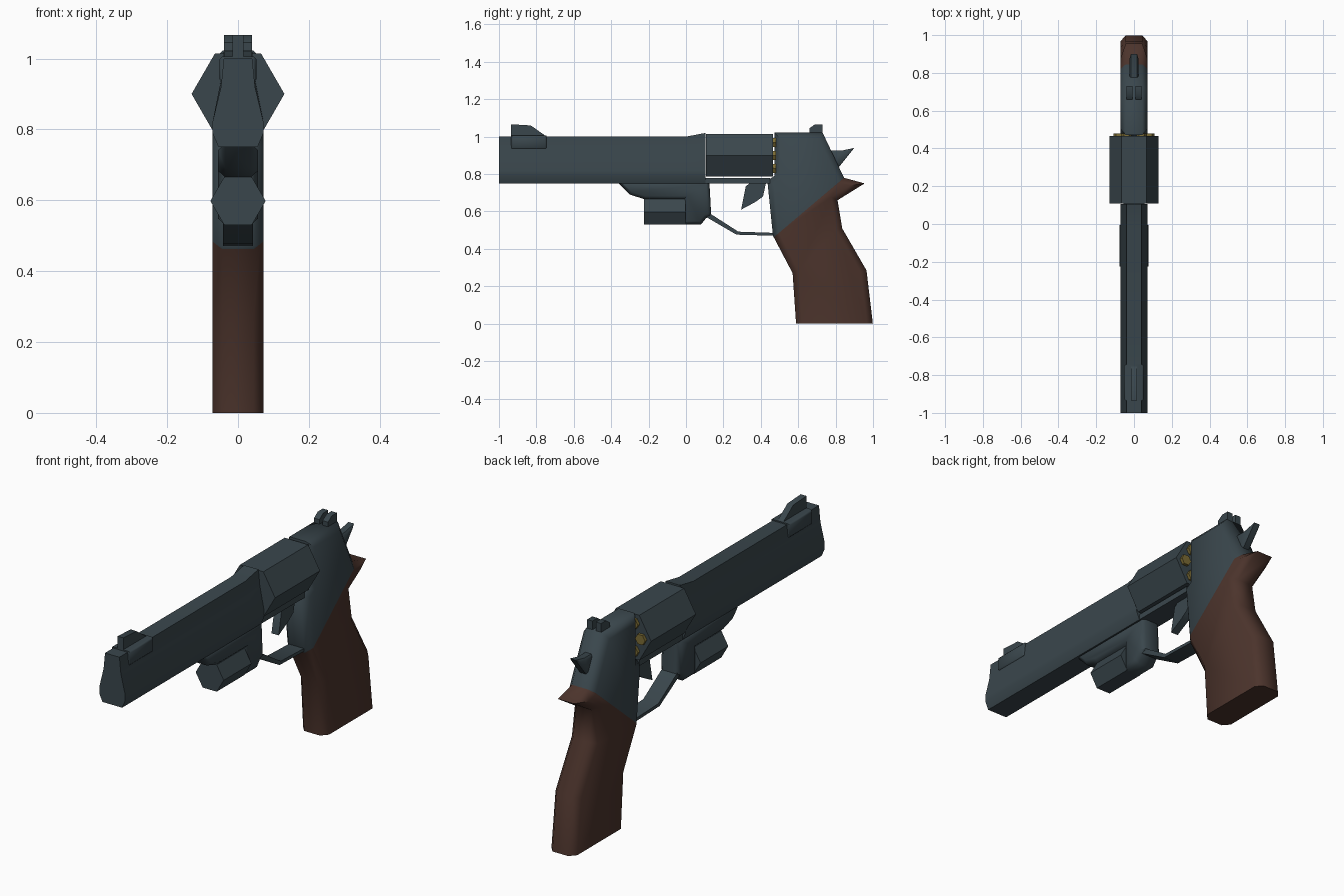
import bpy, bmesh, math
from mathutils import Vector

if "Cube" in bpy.data.objects:
    bpy.data.objects.remove(bpy.data.objects["Cube"])


def material(name, rgb):
    m = bpy.data.materials.new(name)
    m.diffuse_color = (*rgb, 1)
    m.use_nodes = True
    m.node_tree.nodes["Principled BSDF"].inputs["Base Color"].default_value = m.diffuse_color
    return m


STEEL = material("blued_steel", (0.042, 0.062, 0.073))
WOOD = material("dark_wood", (0.072, 0.034, 0.025))
BRASS = material("brass", (0.2, 0.15, 0.035))


def finish(bm, name, *mats, angle=50):
    bmesh.ops.recalc_face_normals(bm, faces=bm.faces)
    me = bpy.data.meshes.new(name)
    bm.to_mesh(me)
    bm.free()
    for m in mats:
        me.materials.append(m)
    me.shade_smooth()
    me.set_sharp_from_angle(angle=math.radians(angle))
    ob = bpy.data.objects.new(name, me)
    bpy.context.collection.objects.link(ob)
    return ob


def loft(rings):
    """Closed skin through equal-length rings of points, capped at both ends."""
    bm = bmesh.new()
    rows = [[bm.verts.new(p) for p in r] for r in rings]
    n = len(rows[0])
    for a, b in zip(rows, rows[1:]):
        for i in range(n):
            bm.faces.new((a[i], a[(i + 1) % n], b[(i + 1) % n], b[i]))
    bm.faces.new(rows[0])
    bm.faces.new(rows[-1])
    bmesh.ops.recalc_face_normals(bm, faces=bm.faces)
    return bm


def slab(profile, half, inset=0, chamfer=0, x=0):
    """Side profile (y, z) given width along x, with chamfered rims."""
    w = half - chamfer
    bm = loft([[(x + s * w, y, z) for y, z in profile] for s in (-1, 1)])
    if inset:
        caps = [f for f in bm.faces if abs(f.normal.x) > 0.99]
        bmesh.ops.inset_individual(bm, faces=caps, thickness=inset,
                                   depth=chamfer, use_even_offset=True)
    return bm


def prism(r, sides, y0, y1, x=0, z=0):
    ring = [(x + r * math.cos(i * math.tau / sides), z + r * math.sin(i * math.tau / sides))
            for i in range(sides)]
    return loft([[(px, y, pz) for px, pz in ring] for y in (y0, y1)])


# barrel: bulged section, rising slightly towards the cylinder
half = [(0.040, 1.0), (0.048, 0.92), (0.072, 0.82), (0.072, 0.79), (0.055, 0.75)]
section = half + [(-x, z) for x, z in reversed(half)]


def station(y, top):
    return [(x, y, z + (top if z > 0.9 else 0)) for x, z in section]


finish(loft([station(-1, 0), station(0, 0), station(0.105, 0.02)]), "barrel", STEEL)

# frame and grip: one chamfered body, cut along the slanted seam
body = [(0.472, 1.022), (0.73, 1.022), (0.845, 0.78), (0.955, 0.75), (0.81, 0.66),
        (0.835, 0.51), (0.965, 0.285), (1.005, -0.05), (0.592, -0.05), (0.57, 0.27),
        (0.465, 0.47), (0.435, 0.765), (0.472, 0.79)]
bm = slab(body, 0.072, 0.032, 0.028)
cut = bmesh.ops.bisect_plane(bm, geom=bm.verts[:] + bm.edges[:] + bm.faces[:],
                             plane_co=(0, 0, 0), plane_no=(0, 0, -1), clear_outer=True)
bmesh.ops.contextual_create(bm, geom=[e for e in cut["geom_cut"]
                                      if isinstance(e, bmesh.types.BMEdge)])
seam, normal = Vector((0, 0.475, 0.467)), Vector((0, -0.313, 0.37)).normalized()
bmesh.ops.bisect_plane(bm, geom=bm.verts[:] + bm.edges[:] + bm.faces[:],
                       plane_co=seam, plane_no=normal)
for f in bm.faces:
    f.material_index = int((f.calc_center_median() - seam).dot(normal) < 0)
finish(bm, "frame_and_grip", STEEL, WOOD)

# hexagonal cylinder with cartridge rims
finish(prism(0.131, 6, 0.108, 0.465, z=0.9), "cylinder", STEEL)
for i in range(6):
    a = i * math.tau / 6
    finish(prism(0.028, 6, 0.45, 0.48, 0.08 * math.cos(a), 0.9 + 0.08 * math.sin(a)),
           f"cartridge_rim_{i + 1}", BRASS)

# strap below the cylinder
finish(slab([(0.09, 0.75), (0.45, 0.75), (0.45, 0.778), (0.09, 0.778)], 0.055),
       "lower_strap", STEEL)

# lug under the barrel and the hexagonal unit mounted on it
lug = [(-0.37, 0.76), (-0.3, 0.69), (-0.22, 0.665), (-0.01, 0.665), (-0.01, 0.53),
       (0.08, 0.53), (0.108, 0.565), (0.135, 0.575), (0.125, 0.76)]
finish(slab(lug, 0.056, 0.018, 0.02), "under_lug", STEEL)
finish(prism(0.078, 6, -0.225, -0.004, z=0.598), "under_barrel_unit", STEEL)

# trigger guard and trigger
guard = [(0.1, 0.575), (0.27, 0.476), (0.48, 0.47), (0.48, 0.485), (0.28, 0.492), (0.13, 0.588)]
finish(slab(guard, 0.042), "trigger_guard", STEEL)
trigger = [(0.32, 0.735), (0.36, 0.765), (0.43, 0.765), (0.412, 0.68), (0.37, 0.65), (0.295, 0.61)]
finish(slab(trigger, 0.02), "trigger", STEEL)

# hammer
hammer = [(0.74, 0.925), (0.83, 0.925), (0.9, 0.94), (0.82, 0.84), (0.77, 0.83)]
finish(slab(hammer, 0.024, 0.01, 0.008), "hammer", STEEL)

# sights
base = [(-0.935, 0.933), (-0.745, 0.933), (-0.745, 1.006), (-0.935, 1.006)]
finish(slab(base, 0.052, 0.008, 0.008), "front_sight_base", STEEL)
blade = [(-0.935, 1.0), (-0.745, 1.0), (-0.83, 1.06), (-0.935, 1.066)]
finish(slab(blade, 0.016), "front_sight_blade", STEEL)
post = [(0.66, 1.01), (0.73, 1.01), (0.73, 1.066), (0.69, 1.066), (0.66, 1.045)]
for side, x in (("left", -0.024), ("right", 0.024)):
    finish(slab(post, 0.015, x=x), f"rear_sight_{side}", STEEL)
